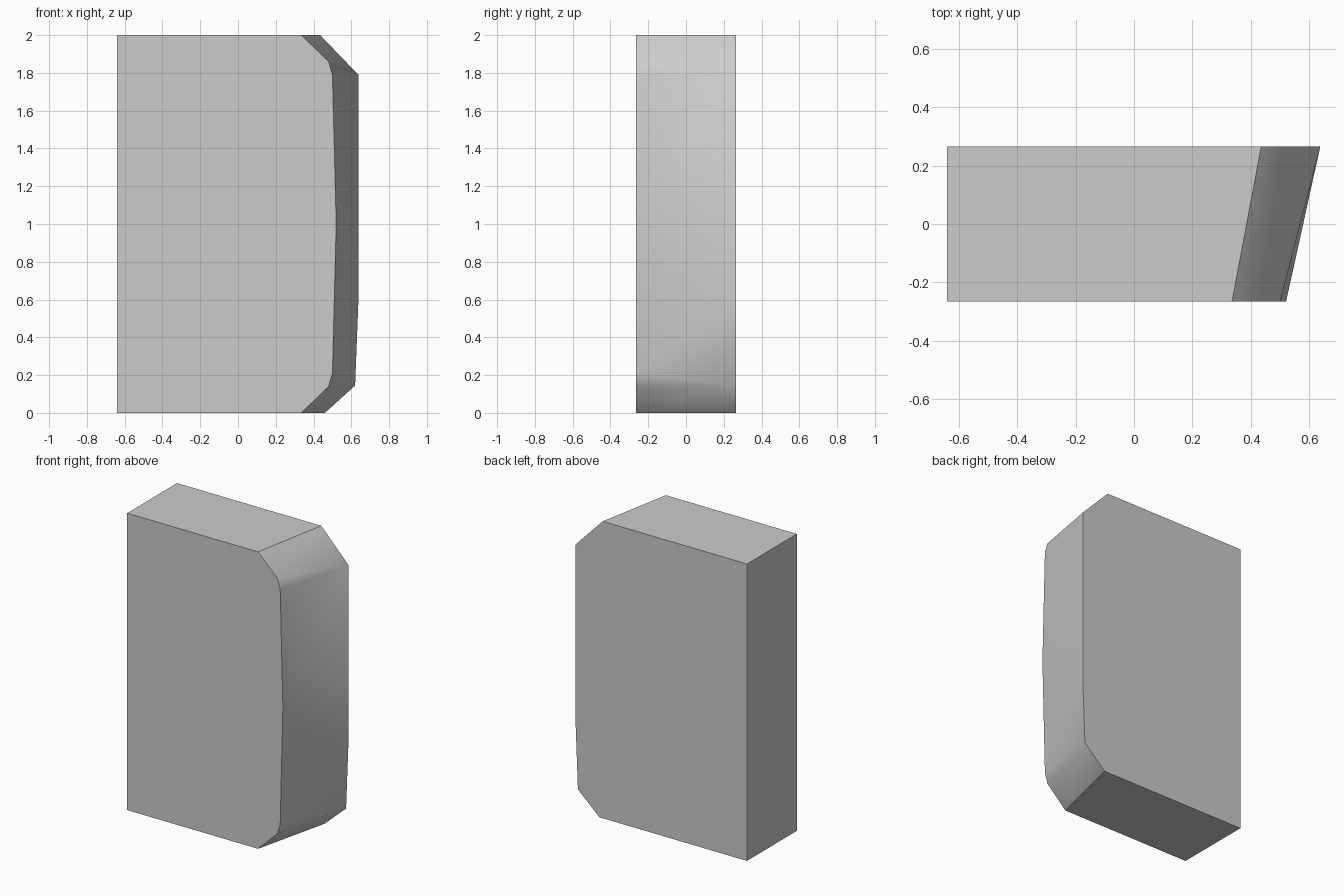
import bpy, bmesh, math

cube = bpy.data.objects.get("Cube")
if cube:
    bpy.data.objects.remove(cube, do_unlink=True)

# Plain grey material
grey = bpy.data.materials.new("plain_grey")
grey.use_nodes = True
colour = (0.6, 0.6, 0.6, 1)
grey.diffuse_color = colour
grey.node_tree.nodes["Principled BSDF"].inputs["Base Color"].default_value = colour

# Edge profiles (x, z) from bottom to top; the back one is wider
LEFT, DEPTH, HEIGHT = -0.64, 0.265, 2.0
front = [(0.335, 0), (0.48, 0.14), (0.5, 0.21), (0.52, 1),
         (0.5, 1.79), (0.48, 1.86), (0.335, HEIGHT)]
back = [(0.46, 0), (0.62, 0.145), (0.637, 0.58), (0.637, 1.79), (0.435, HEIGHT)]
match = [0, 1, 1, 2, 3, 3, 4]  # back point that each front point joins

bm = bmesh.new()


def outline(points, y):
    ring = [(LEFT, 0)] + points + [(LEFT, HEIGHT)]
    return [bm.verts.new((x, y, z)) for x, z in ring]


f = outline(front, -DEPTH)
b = outline(back, DEPTH)
pair = [b[0]] + [b[i + 1] for i in match] + [b[-1]]

# Front and back caps, then the walls between them
bm.faces.new(f)
bm.faces.new(b[::-1])
for i in range(len(f)):
    j = (i + 1) % len(f)
    corners = [f[i], pair[i], pair[j], f[j]]
    bm.faces.new(list(dict.fromkeys(corners)))
bmesh.ops.recalc_face_normals(bm, faces=bm.faces)

mesh = bpy.data.meshes.new("bevelled_block")
bm.to_mesh(mesh)
bm.free()
mesh.materials.append(grey)
block = bpy.data.objects.new("bevelled_block", mesh)
bpy.context.collection.objects.link(block)

# Soft slanted edge, sharp outline
bpy.context.view_layer.objects.active = block
block.select_set(True)
bpy.ops.object.shade_smooth_by_angle(angle=math.radians(35))
